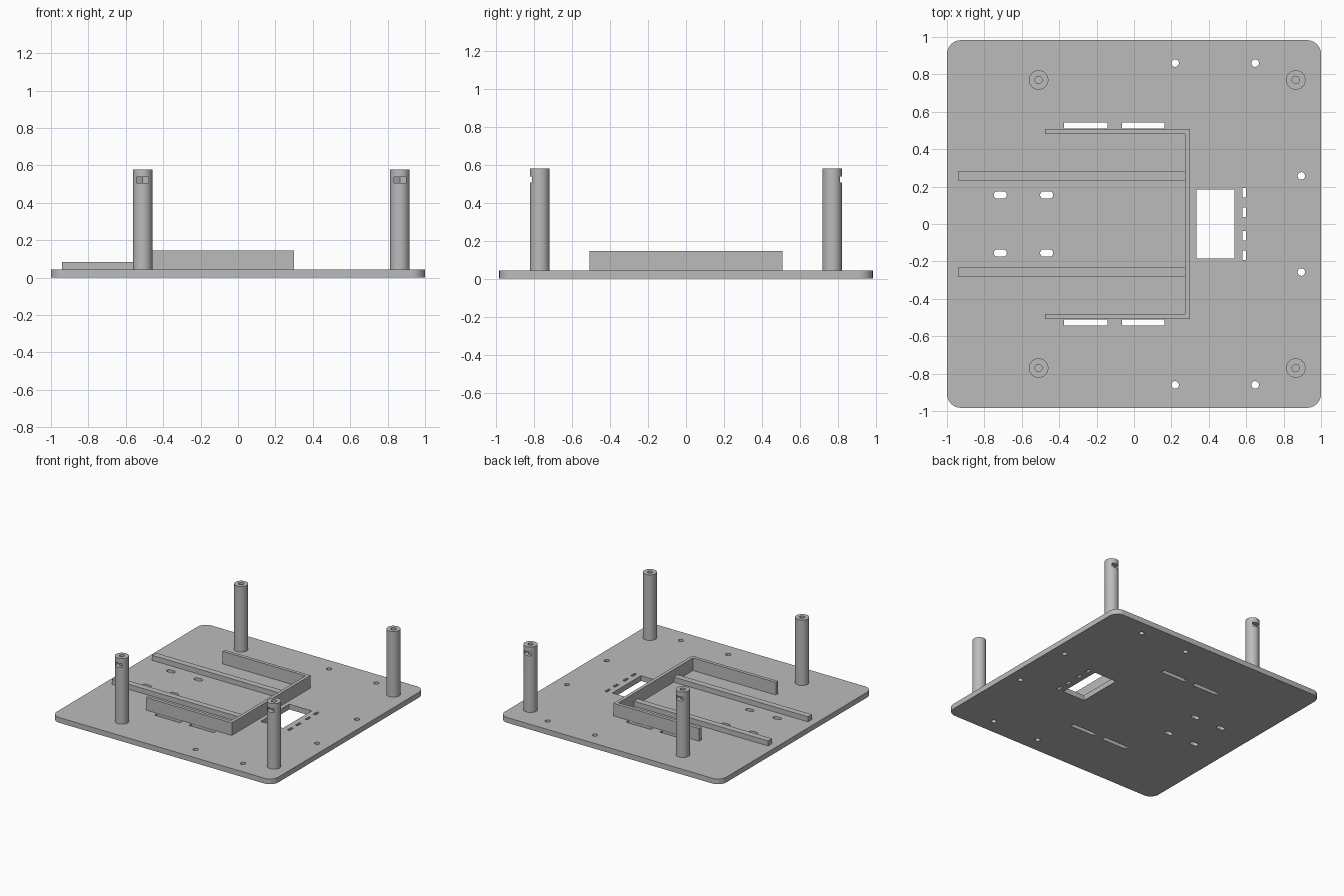
import bpy
from math import cos, sin, pi, radians

cube = bpy.data.objects.get("Cube")
if cube:
    bpy.data.objects.remove(cube, do_unlink=True)

grey = bpy.data.materials.new("plain_grey")
grey.use_nodes = True
grey.diffuse_color = (0.5, 0.5, 0.5, 1)
grey.node_tree.nodes["Principled BSDF"].inputs["Base Color"].default_value = (0.5, 0.5, 0.5, 1)

PLATE_TOP = 0.043
POST_TOP = 0.578
SIDES = (1, -1)


# Outlines, all counter-clockwise
def rounded(x0, x1, y0, y1, r=0.0, steps=8):
    corners = [(x1, y1, 0), (x0, y1, 1), (x0, y0, 2), (x1, y0, 3)]
    if r == 0:
        return [(x, y) for x, y, _ in corners]
    cx, cy = (x0 + x1) / 2, (y0 + y1) / 2
    points = []
    for x, y, quarter in corners:
        ox = x - r if x > cx else x + r
        oy = y - r if y > cy else y + r
        for i in range(steps + 1):
            a = (quarter + i / steps) * pi / 2
            points.append((ox + r * cos(a), oy + r * sin(a)))
    return points


def circle(x, y, r, n=32, turn=0.0):
    return [(x + r * cos(turn + 2 * pi * i / n), y + r * sin(turn + 2 * pi * i / n)) for i in range(n)]


# Extrude one or more outlines into a single object
def prism(name, outlines, z0, z1):
    verts, faces = [], []
    for outline in outlines:
        b, n = len(verts), len(outline)
        verts += [(x, y, z0) for x, y in outline] + [(x, y, z1) for x, y in outline]
        faces.append([b + i for i in reversed(range(n))])
        faces.append([b + n + i for i in range(n)])
        faces += [(b + i, b + (i + 1) % n, b + n + (i + 1) % n, b + n + i) for i in range(n)]
    mesh = bpy.data.meshes.new(name)
    mesh.from_pydata(verts, [], faces)
    mesh.materials.append(grey)
    obj = bpy.data.objects.new(name, mesh)
    bpy.context.collection.objects.link(obj)
    return obj


def cut(obj, *cutters):
    for cutter in cutters:
        cutter.hide_render = True
        mod = obj.modifiers.new("cut", 'BOOLEAN')
        mod.operation = 'DIFFERENCE'
        mod.solver = 'EXACT'
        mod.object = cutter
    graph = bpy.context.evaluated_depsgraph_get()
    mesh = bpy.data.meshes.new_from_object(obj.evaluated_get(graph))
    obj.modifiers.clear()
    obj.data = mesh
    for cutter in cutters:
        bpy.data.objects.remove(cutter, do_unlink=True)


def smooth(obj):
    bpy.ops.object.select_all(action='DESELECT')
    obj.select_set(True)
    bpy.context.view_layer.objects.active = obj
    bpy.ops.object.shade_smooth_by_angle(angle=radians(30))


# Base plate with its openings
plate = prism("base_plate", [rounded(-1, 1, -0.983, 0.983, 0.075)], 0, PLATE_TOP)
openings = [rounded(0.333, 0.536, -0.185, 0.185)]
for s in SIDES:
    # long slots beside the cradle walls
    for x0, x1 in ((-0.373, -0.143), (-0.063, 0.162)):
        y0, y1 = sorted((s * 0.51, s * 0.543))
        openings.append(rounded(x0, x1, y0, y1))
    # tie slots beside the window
    for y in (0.063, 0.167):
        openings.append(rounded(0.579, 0.6, s * y - 0.025, s * y + 0.025))
    # rounded slots between the rails
    for x in (-0.715, -0.467):
        openings.append(rounded(x - 0.035, x + 0.035, s * 0.155 - 0.019, s * 0.155 + 0.019, 0.0188))
    # screw holes
    for x, y in ((0.22, 0.86), (0.648, 0.86), (0.895, 0.257)):
        openings.append(circle(x, s * y, 0.02))
cut(plate, prism("plate_cutter", openings, -0.1, 0.2))
smooth(plate)

# U-shaped cradle wall, open to the right
half, inner = 0.508, 0.48
prism("cradle_wall", [[(-0.475, -half), (0.3, -half), (0.3, half), (-0.475, half),
                       (-0.475, inner), (0.273, inner), (0.273, -inner), (-0.475, -inner)]],
      PLATE_TOP - 0.005, 0.146)

# Pair of support rails
for s, side in zip(SIDES, ("back", "front")):
    y0, y1 = sorted((s * 0.232, s * 0.283))
    prism(side + "_rail", [rounded(-0.94, 0.278, y0, y1)], PLATE_TOP - 0.005, 0.084)

# Corner posts, each with a screw bore and a nut slot facing outward
for x, across in ((-0.51, "right"), (0.865, "left")):
    for s, side in zip(SIDES, ("back", "front")):
        y = s * 0.77
        post = prism(f"{side}_{across}_post", [circle(x, y, 0.052, 48)], PLATE_TOP - 0.005, POST_TOP)
        bore = prism("bore_cutter", [circle(x, y, 0.02)], 0.46, 0.7)
        w, tip = 0.032, 0.037
        pocket = [(x - w, y + s * 0.1), (x - w, y - s * tip / 2), (x, y - s * tip),
                  (x + w, y - s * tip / 2), (x + w, y + s * 0.1)]
        if s < 0:
            pocket.reverse()
        slot = prism("nut_slot_cutter", [pocket], 0.505, 0.537)
        cut(post, bore, slot)
        smooth(post)
